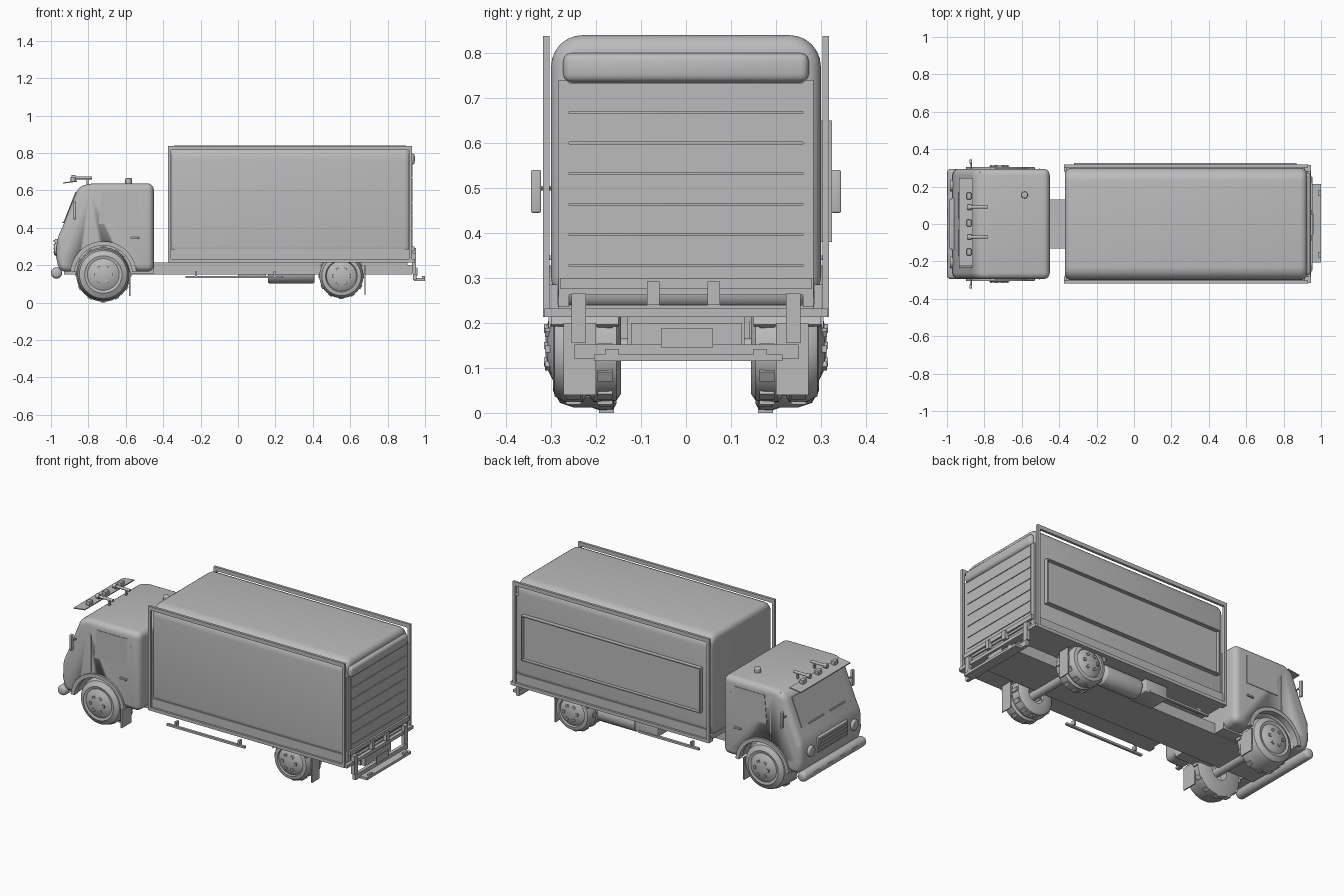
import bpy, bmesh, math
from mathutils import Matrix, Vector

if "Cube" in bpy.data.objects:
    bpy.data.objects.remove(bpy.data.objects["Cube"])

grey = bpy.data.materials.new("plain grey")
grey.use_nodes = True
grey.diffuse_color = (0.5, 0.5, 0.5, 1)
grey.node_tree.nodes["Principled BSDF"].inputs["Base Color"].default_value = (0.5, 0.5, 0.5, 1)


def finish(name, bm, angle=35):
    bmesh.ops.recalc_face_normals(bm, faces=bm.faces)
    mesh = bpy.data.meshes.new(name)
    bm.to_mesh(mesh)
    bm.free()
    mesh.materials.append(grey)
    ob = bpy.data.objects.new(name, mesh)
    bpy.context.collection.objects.link(ob)
    bpy.ops.object.select_all(action='DESELECT')
    ob.select_set(True)
    bpy.context.view_layer.objects.active = ob
    bpy.ops.object.shade_smooth_by_angle(angle=math.radians(angle))
    return ob


def add_box(bm, x, y, z):
    size = [b - a for a, b in (x, y, z)]
    mid = Vector([(a + b) / 2 for a, b in (x, y, z)])
    return bmesh.ops.create_cube(bm, size=1, matrix=Matrix.Translation(mid) @ Matrix.Diagonal((*size, 1)))


def box(name, x, y, z, bevel=0, segments=3):
    bm = bmesh.new()
    add_box(bm, x, y, z)
    if bevel:
        bmesh.ops.bevel(bm, geom=bm.edges[:], offset=bevel, segments=segments, profile=0.5, affect='EDGES')
    return finish(name, bm)


def side(s, a, b):
    return tuple(sorted((s * a, s * b)))


def rod(name, a, b, r, sides=20, bevel=0):
    a, b = Vector(a), Vector(b)
    d = b - a
    bm = bmesh.new()
    m = Matrix.Translation((a + b) / 2) @ d.to_track_quat('Z', 'Y').to_matrix().to_4x4()
    bmesh.ops.create_cone(bm, cap_ends=True, segments=sides, radius1=r, radius2=r, depth=d.length, matrix=m)
    if bevel:
        rims = [e for e in bm.edges if any(len(f.verts) > 4 for f in e.link_faces)]
        bmesh.ops.bevel(bm, geom=rims, offset=bevel, segments=4, profile=0.5, affect='EDGES')
    return finish(name, bm)


def prism(name, outline, y, bevel=0):
    # (x, z) outline extruded across the vehicle
    bm = bmesh.new()
    face = bm.faces.new([bm.verts.new((px, y[0], pz)) for px, pz in outline])
    new = bmesh.ops.extrude_face_region(bm, geom=[face])["geom"]
    bmesh.ops.translate(bm, verts=[v for v in new if isinstance(v, bmesh.types.BMVert)], vec=(0, y[1] - y[0], 0))
    bmesh.ops.recalc_face_normals(bm, faces=bm.faces)
    if bevel:
        edges = [e for e in bm.edges if e.calc_face_angle(0) > 0.35]
        bmesh.ops.bevel(bm, geom=edges, offset=bevel, segments=5, profile=0.5, affect='EDGES')
    return finish(name, bm)


def arch(name, cx, cz, r0, r1, y, start=0, end=180):
    angles = [math.radians(start + (end - start) * i / 20) for i in range(21)]
    pts = [(cx + r1 * math.cos(t), cz + r1 * math.sin(t)) for t in angles]
    pts += [(cx + r0 * math.cos(t), cz + r0 * math.sin(t)) for t in reversed(angles)]
    return prism(name, pts, y)


def wheel(name, cx, cz, s, profile, tread, nuts_y):
    # lathe of (radius, distance from centre line), with tread blocks and nuts
    bm = bmesh.new()
    verts = [bm.verts.new((r, s * w, 0)) for r, w in profile]
    edges = [bm.edges.new(p) for p in zip(verts, verts[1:])]
    bmesh.ops.spin(bm, geom=verts + edges, cent=(0, 0, 0), axis=(0, 1, 0), angle=math.tau, steps=40)
    bmesh.ops.remove_doubles(bm, verts=bm.verts, dist=0.0005)
    for i in range(12):
        turn = Matrix.Rotation(math.tau * i / 12, 4, 'Y')
        for r, w in tread:
            b = add_box(bm, (-0.012, 0.012), side(s, w - 0.017, w + 0.017), (r - 0.01, r + 0.005))
            bmesh.ops.transform(bm, matrix=turn, verts=b["verts"])
        if i % 2:
            b = add_box(bm, (-0.008, 0.008), side(s, nuts_y - 0.02, nuts_y + 0.008), (0.036, 0.05))
            bmesh.ops.transform(bm, matrix=turn, verts=b["verts"])
    bmesh.ops.translate(bm, verts=bm.verts, vec=(cx, 0, cz))
    return finish(name, bm)


# Cab body with wheel arches cut out
cab = prism("cab", [(-0.955, 0.165), (-0.972, 0.24), (-0.968, 0.34), (-0.94, 0.40), (-0.855, 0.615),
                    (-0.80, 0.637), (-0.45, 0.637), (-0.45, 0.165)], (-0.295, 0.295), 0.035)
for s in (-1, 1):
    cutter = rod("arch_cutter", (-0.72, s * 0.14, 0.15), (-0.72, s * 0.4, 0.15), 0.16, 40)
    cutter.hide_render = True
    cutter.hide_viewport = True
    cutter.display_type = 'WIRE'
    cut = cab.modifiers.new("arch", 'BOOLEAN')
    cut.operation = 'DIFFERENCE'
    cut.object = cutter


def slope(name, y, z, lift=0.005):
    # thin plate lying on the sloping front of the cab
    at = lambda h: -0.94 + (h - 0.40) * 0.085 / 0.215
    a, b = z
    return prism(name, [(at(a) - lift, a), (at(b) - lift, b), (at(b) + 0.01, b), (at(a) + 0.01, a)], y)


slope("windscreen", (-0.235, 0.235), (0.425, 0.59))
for y in (-0.1, 0.1):
    slope("wiper", (y - 0.07, y + 0.07), (0.425, 0.431), 0.011)
box("grille_panel", (-0.979, -0.96), (-0.14, 0.14), (0.25, 0.34), 0.004)
for i in range(4):
    z = 0.265 + i * 0.02
    box("grille_slat", (-0.986, -0.97), (-0.13, 0.13), (z, z + 0.009))

# Bumper
rod("front_bumper", (-0.97, -0.295, 0.158), (-0.97, 0.295, 0.158), 0.03, 24, 0.02)
for y in (-0.18, -0.06, 0.06, 0.18):
    box("bumper_insert", (-1.0, -0.98), (y - 0.025, y + 0.025), (0.15, 0.168))

# Roof visor, lamps, horns and beacon
prism("sun_visor", [(-0.935, 0.636), (-0.86, 0.646), (-0.86, 0.652), (-0.935, 0.642)], (-0.225, 0.245))
for y in (-0.15, 0.005, 0.15):
    box("roof_lamp", (-0.895, -0.87), (y - 0.018, y + 0.018), (0.645, 0.672), 0.003)
for y in (-0.07, 0.09):
    rod("horn", (-0.885, y, 0.667), (-0.78, y, 0.667), 0.008)
    rod("horn_mouth", (-0.89, y, 0.667), (-0.87, y, 0.667), 0.014)
    box("horn_foot", (-0.81, -0.80), (y - 0.006, y + 0.006), (0.63, 0.662))
rod("beacon", (-0.585, 0.155, 0.63), (-0.585, 0.155, 0.665), 0.018, 20, 0.006)

front_profile = [(0.05, 0.155), (0.13, 0.155), (0.143, 0.162), (0.145, 0.19), (0.138, 0.21), (0.138, 0.25),
                 (0.128, 0.28), (0.10, 0.296), (0.085, 0.292), (0.06, 0.305), (0.03, 0.312), (0, 0.312)]
rear_profile = [(0.05, 0.145), (0.10, 0.145), (0.115, 0.155), (0.118, 0.205), (0.105, 0.215), (0.105, 0.222),
                (0.118, 0.23), (0.118, 0.27), (0.105, 0.292), (0.085, 0.296), (0.08, 0.288),
                (0.06, 0.30), (0.03, 0.308), (0, 0.308)]

for s in (-1, 1):
    # Cab side parts
    arch("wheel_arch_lip", -0.72, 0.15, 0.155, 0.178, side(s, 0.27, 0.306), 5, 175)
    prism("door_window", [(-0.745, 0.42), (-0.53, 0.42), (-0.53, 0.59), (-0.73, 0.59)], side(s, 0.28, 0.298))
    for x in (-0.77, -0.505):
        box("door_seam", (x - 0.002, x + 0.002), side(s, 0.28, 0.298), (0.33, 0.55))
    box("door_handle", (-0.575, -0.53), side(s, 0.29, 0.304), (0.34, 0.35), 0.002)
    rod("headlight", (-0.95, s * 0.205, 0.285), (-0.985, s * 0.205, 0.285), 0.032, 24, 0.008)
    rod("mirror_arm", (-0.87, s * 0.27, 0.50), (-0.87, s * 0.335, 0.50), 0.005, 10)
    box("mirror", (-0.88, -0.865), side(s, 0.322, 0.345), (0.445, 0.54), 0.004)
    box("front_mudflap", (-0.583, -0.576), side(s, 0.19, 0.28), (0.035, 0.17))

    # Wheels, mudguards and flaps
    wheel("front_wheel", -0.72, 0.15, s, front_profile, [(0.145, 0.177)], 0.308)
    wheel("rear_wheel", 0.553, 0.142, s, rear_profile, [(0.118, 0.18), (0.118, 0.25)], 0.305)
    arch("rear_mudguard", 0.553, 0.115, 0.135, 0.142, side(s, 0.15, 0.30), 35, 145)
    box("rear_mudflap", (0.677, 0.683), side(s, 0.2, 0.272), (0.04, 0.20))

    # Open frame around the body side
    y = side(s, 0.303, 0.318)
    for x in (-0.375, 0.913):
        box("frame_post", (x, x + 0.017), y, (0.22, 0.838))
    box("frame_top_rail", (-0.375, 0.93), y, (0.815, 0.838))
    box("frame_bottom_rail", (-0.375, 0.93), side(s, 0.28, 0.318), (0.213, 0.232))
    box("sill_rail", (-0.36, 0.915), side(s, 0.285, 0.306), (0.232, 0.285))

    # Side guard
    end = 0.24 if s < 0 else 0.12
    box("side_guard", (-0.28, end), side(s, 0.265, 0.28), (0.13, 0.142))
    for x in (-0.23, end - 0.05):
        box("guard_bracket", (x, x + 0.012), side(s, 0.25, 0.275), (0.137, 0.165))

    # Tail lift arms
    box("tail_lift_arm", (0.93, 0.952), side(s, 0.222, 0.255), (0.155, 0.265))
    box("tail_lamp", (0.985, 1.0), side(s, 0.15, 0.18), (0.13, 0.142))

# Load body: rounded shell
bm = bmesh.new()
add_box(bm, (-0.37, 0.925), (-0.30, 0.30), (0.232, 0.84))
long_edges = [e for e in bm.edges if abs(e.verts[0].co.x - e.verts[1].co.x) > 1]
bmesh.ops.bevel(bm, geom=long_edges, offset=0.07, segments=6, profile=0.5, affect='EDGES')
front_rim = [e for e in bm.edges if all(v.co.x < -0.3 for v in e.verts)]
rear_rim = [e for e in bm.edges if all(v.co.x > 0.9 for v in e.verts)]
bmesh.ops.bevel(bm, geom=front_rim + rear_rim, offset=0.035, segments=4, profile=0.5, affect='EDGES')
finish("load_body", bm)
box("body_floor", (-0.36, 0.925), (-0.285, 0.285), (0.213, 0.24))

# Far side panel
box("side_panel", (-0.32, 0.87), (0.295, 0.305), (0.38, 0.65))
for z in (0.38, 0.644):
    box("panel_border", (-0.32, 0.87), (0.30, 0.325), (z, z + 0.006))
for x in (-0.32, 0.864):
    box("panel_border", (x, x + 0.006), (0.30, 0.325), (0.38, 0.65))

# Roller shutter and its hood
for i in range(7):
    z = 0.262 + i * 0.068
    box("shutter_slat", (0.91, 0.932), (-0.26, 0.26), (z, z + 0.064))
box("shutter_hood", (0.89, 0.945), (-0.273, 0.273), (0.735, 0.80), 0.018)
for y in (-0.272, 0.272):
    box("shutter_guide", (0.90, 0.93), (y - 0.012, y + 0.012), (0.235, 0.74))

# Tail lift and rear step
box("tail_beam", (0.925, 0.943), (-0.28, 0.28), (0.275, 0.30))
box("tail_sill", (0.915, 0.945), (-0.315, 0.315), (0.213, 0.232))
for y in (-0.073, 0.062):
    box("beam_latch", (0.93, 0.953), (y - 0.014, y + 0.014), (0.24, 0.292))
box("rear_step", (0.94, 1.0), (-0.205, 0.215), (0.115, 0.13))
box("step_bar", (0.935, 0.955), (-0.248, 0.25), (0.12, 0.152))
box("plate_mount", (0.90, 0.93), (-0.122, 0.124), (0.15, 0.20))
box("number_plate", (0.955, 0.96), (-0.056, 0.06), (0.145, 0.188))

# Chassis and running gear
box("chassis", (-0.93, 0.905), (-0.13, 0.13), (0.15, 0.215))
box("engine_sump", (-0.66, -0.45), (-0.2, 0.2), (0.155, 0.25))
for x, z in ((-0.72, 0.15), (0.553, 0.142)):
    rod("axle", (x, -0.2, z), (x, 0.2, z), 0.025)
rod("air_tank", (0.16, 0.21, 0.16), (0.41, 0.21, 0.16), 0.058, 28, 0.012)
box("battery_box", (0.0, 0.15), (0.14, 0.275), (0.13, 0.205), 0.005)
